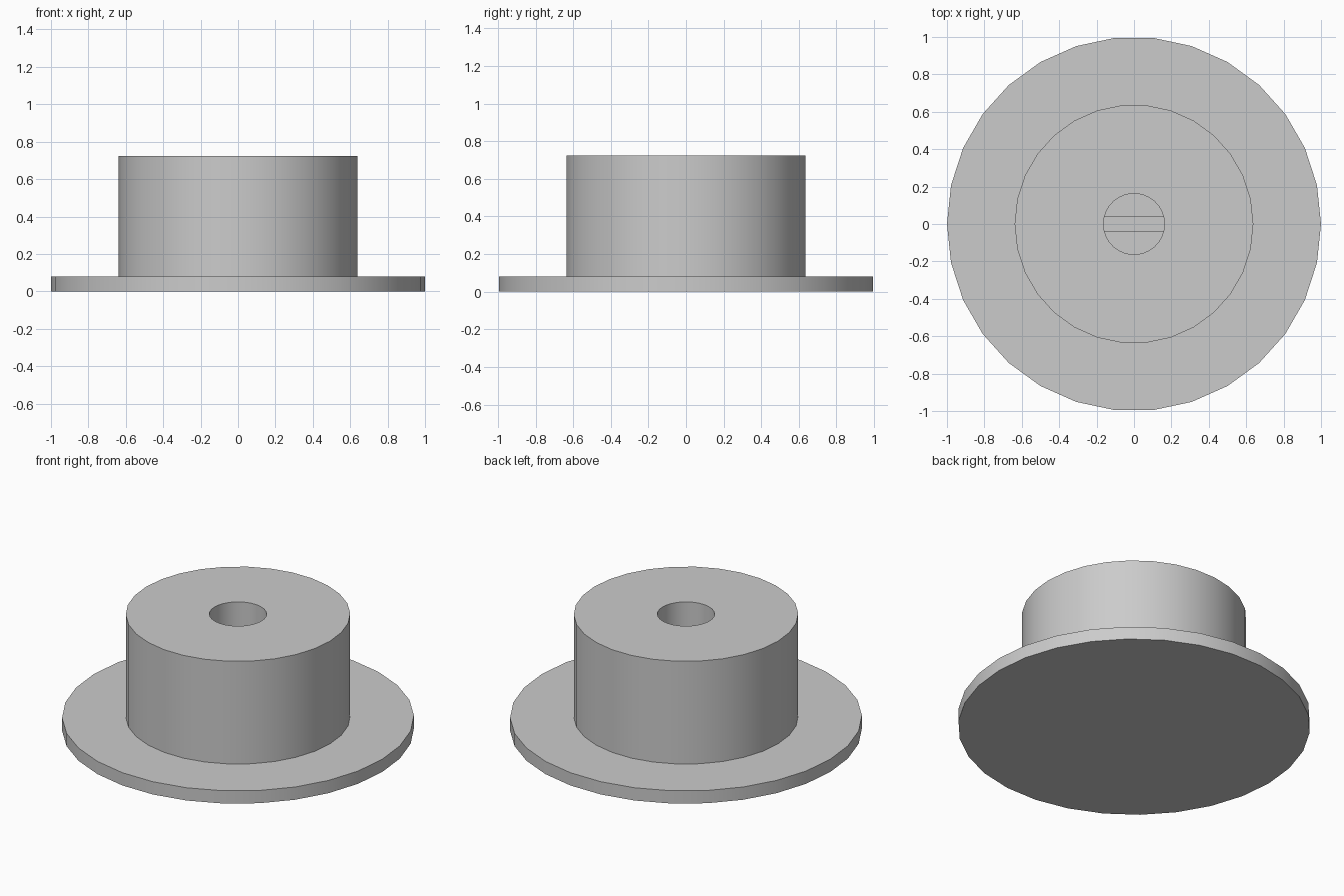
import bpy, bmesh, math

cube = bpy.data.objects.get("Cube")
if cube:
    bpy.data.objects.remove(cube, do_unlink=True)

SIDES = 30
FLANGE_R, FLANGE_H = 1.0, 0.08
HUB_R, HUB_TOP = 0.638, 0.724
BORE_R, BORE_FLOOR = 0.163, 0.08
RIB_W, RIB_TOP = 0.08, 0.4

grey = bpy.data.materials.new("plain grey")
grey.use_nodes = True
colour = (0.6, 0.6, 0.6, 1)
grey.diffuse_color = colour
grey.node_tree.nodes["Principled BSDF"].inputs["Base Color"].default_value = colour


def add_object(name, bm):
    bmesh.ops.recalc_face_normals(bm, faces=bm.faces)
    mesh = bpy.data.meshes.new(name)
    bm.to_mesh(mesh)
    bm.free()
    mesh.materials.append(grey)
    obj = bpy.data.objects.new(name, mesh)
    bpy.context.collection.objects.link(obj)
    return obj


# Flanged hub with a blind central bore, turned from one profile
profile = [(0, 0), (FLANGE_R, 0), (FLANGE_R, FLANGE_H), (HUB_R, FLANGE_H),
           (HUB_R, HUB_TOP), (BORE_R, HUB_TOP), (BORE_R, BORE_FLOOR), (0, BORE_FLOOR)]
bm = bmesh.new()
points = [bm.verts.new((r, 0, z)) for r, z in profile]
edges = [bm.edges.new(pair) for pair in zip(points, points[1:])]
bmesh.ops.spin(bm, geom=points + edges, cent=(0, 0, 0), axis=(0, 0, 1),
               angle=math.tau, steps=SIDES)
bmesh.ops.remove_doubles(bm, verts=bm.verts, dist=0.0001)
hub = add_object("flanged_hub", bm)
bpy.ops.object.select_all(action="DESELECT")
hub.select_set(True)
bpy.context.view_layer.objects.active = hub
bpy.ops.object.shade_smooth_by_angle(angle=math.radians(30))

# Flat key rib across the bore, standing on its floor
bm = bmesh.new()
bmesh.ops.create_cube(bm, size=1)
bmesh.ops.scale(bm, vec=(2 * BORE_R, RIB_W, RIB_TOP - BORE_FLOOR), verts=bm.verts)
bmesh.ops.translate(bm, vec=(0, 0, (RIB_TOP + BORE_FLOOR) / 2), verts=bm.verts)
add_object("bore_rib", bm)
